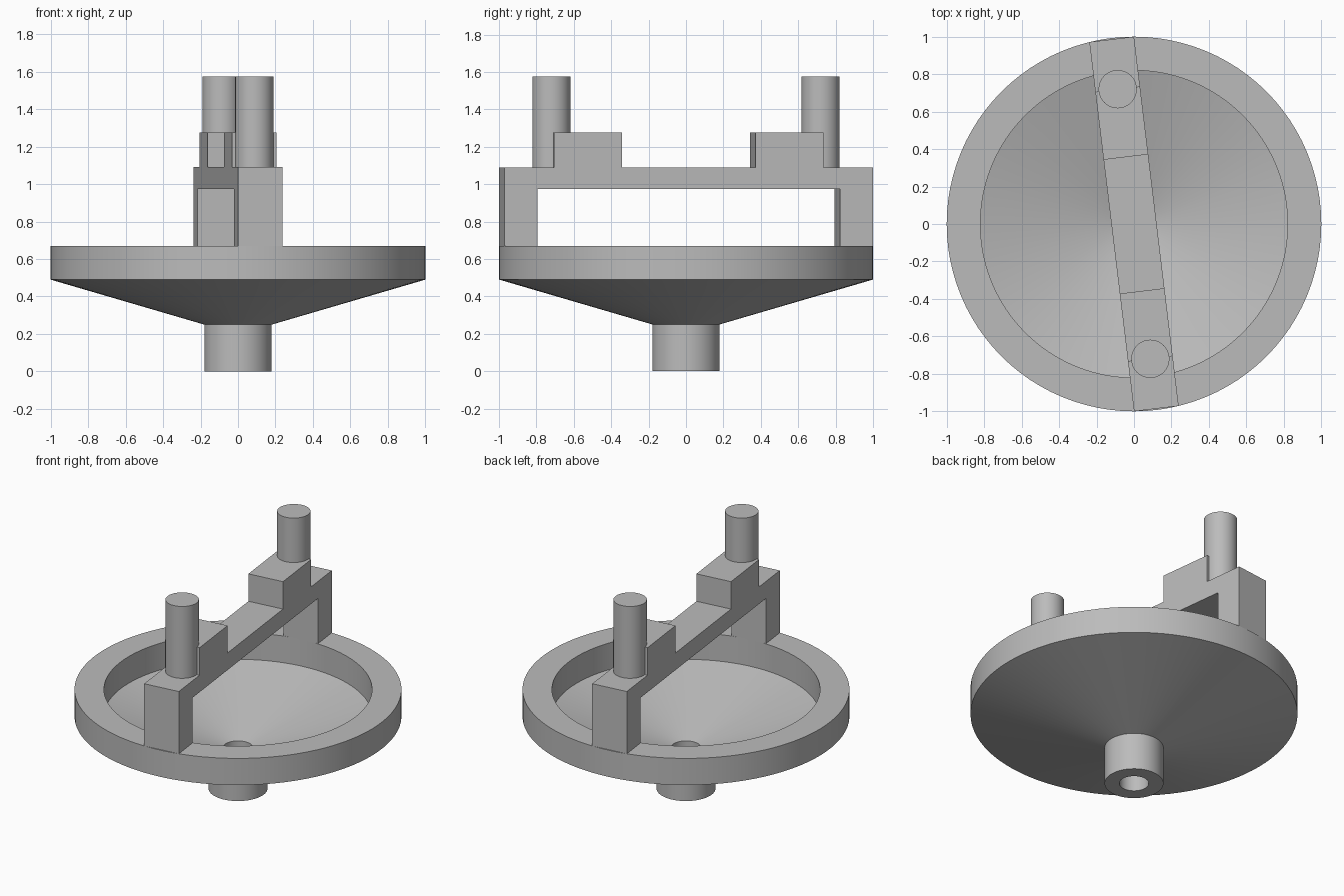
import bpy, bmesh, math
from mathutils import Vector

if "Cube" in bpy.data.objects:
    bpy.data.objects.remove(bpy.data.objects["Cube"], do_unlink=True)

grey = bpy.data.materials.new("plain grey")
grey.use_nodes = True
GREY = (0.5, 0.5, 0.5, 1)
grey.diffuse_color = GREY
grey.node_tree.nodes["Principled BSDF"].inputs["Base Color"].default_value = GREY

TILT = math.radians(6.9)   # turn of the bridge about z
HALF_WIDTH = 0.12
POST_Y = 0.725


def finish(name, bm, smooth=False):
    bmesh.ops.recalc_face_normals(bm, faces=bm.faces[:])
    mesh = bpy.data.meshes.new(name)
    bm.to_mesh(mesh)
    bm.free()
    mesh.materials.append(grey)
    obj = bpy.data.objects.new(name, mesh)
    bpy.context.collection.objects.link(obj)
    if smooth:
        bpy.ops.object.select_all(action='DESELECT')
        obj.select_set(True)
        bpy.context.view_layer.objects.active = obj
        bpy.ops.object.shade_smooth_by_angle(angle=math.radians(15))
    return obj


def lathe(name, profile, steps):
    """Spin a closed (radius, z) profile about the z axis."""
    bm = bmesh.new()
    verts = [bm.verts.new((r, 0, z)) for r, z in profile]
    edges = [bm.edges.new((a, b)) for a, b in zip(verts, verts[1:] + verts[:1])]
    bmesh.ops.spin(bm, geom=verts + edges, cent=(0, 0, 0), axis=(0, 0, 1),
                   angle=2 * math.pi, steps=steps, use_merge=True)
    bmesh.ops.remove_doubles(bm, verts=bm.verts[:], dist=0.0001)
    return finish(name, bm, smooth=True)


# Funnel bowl: bored stem, conical shell and thick rim
lathe("funnel_bowl", [(0.09, 0), (0.18, 0), (0.18, 0.25), (1, 0.49), (1, 0.67),
                      (0.82, 0.67), (0.82, 0.49), (0.09, 0.28)], 96)

# Bridge: legs, beam and raised blocks as one symmetric outline
half = [(0.815, 0.67), (0.993, 0.67), (0.993, 1.09), (POST_Y, 1.09),
        (POST_Y, 1.275), (0.36, 1.275), (0.36, 1.09)]
outline = [(0.815, 0.975)] + half
outline += [(-y, z) for y, z in reversed(outline)]
bm = bmesh.new()
face = bm.faces.new([bm.verts.new((-HALF_WIDTH, y, z)) for y, z in outline])
side = bmesh.ops.extrude_face_region(bm, geom=[face])["geom"]
bmesh.ops.translate(bm, verts=[v for v in side if isinstance(v, bmesh.types.BMVert)],
                    vec=Vector((2 * HALF_WIDTH, 0, 0)))
bridge = finish("bridge", bm)
bridge.rotation_euler.z = TILT

# Posts standing on the bridge, half set into the blocks
for name, sign in (("front_post", -1), ("back_post", 1)):
    bm = bmesh.new()
    bmesh.ops.create_cone(bm, cap_ends=True, segments=64, radius1=0.102,
                          radius2=0.102, depth=0.485)
    post = finish(name, bm, smooth=True)
    post.location = (-sign * POST_Y * math.sin(TILT),
                     sign * POST_Y * math.cos(TILT), 1.3325)
